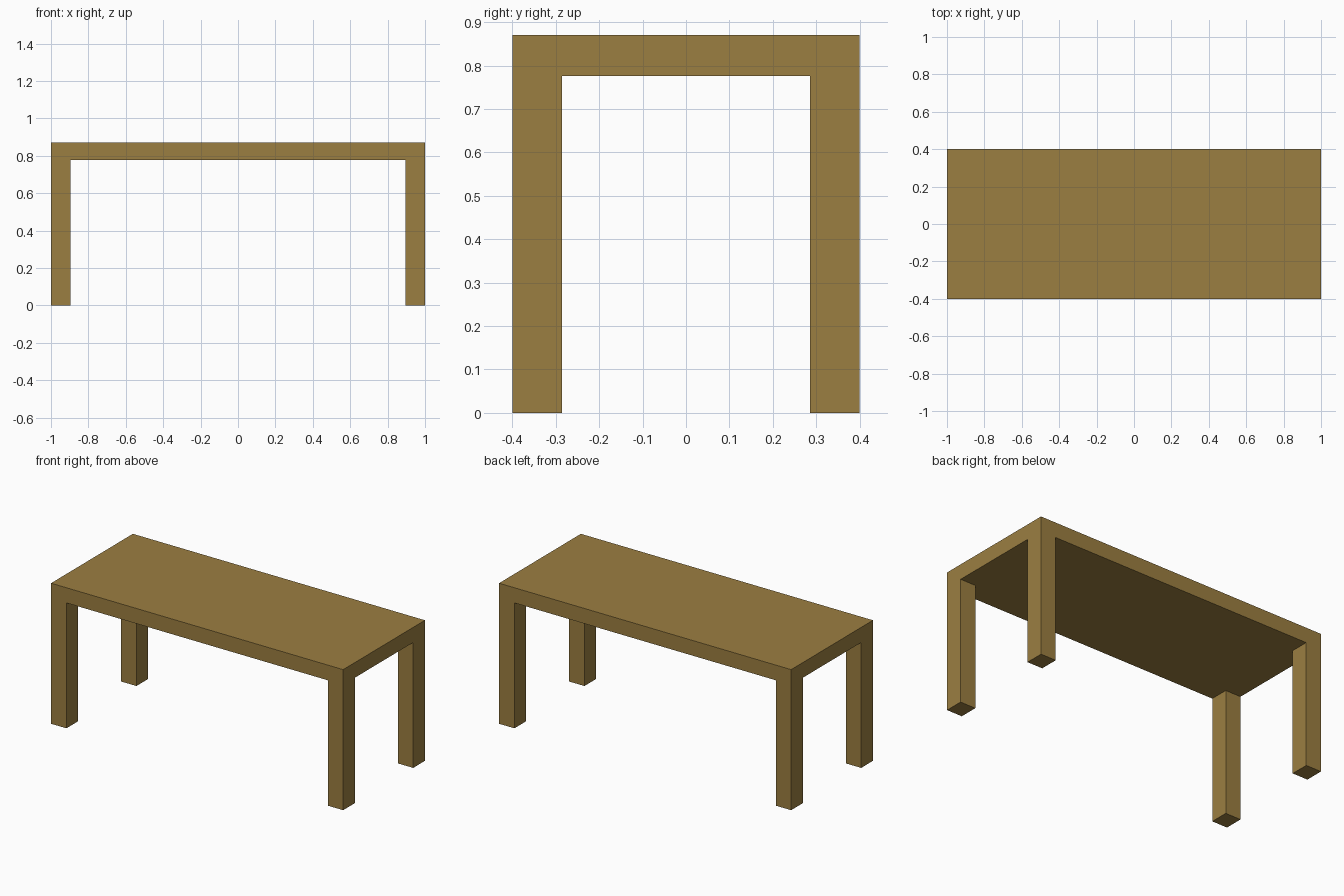
import bpy

if "Cube" in bpy.data.objects:
    bpy.data.objects.remove(bpy.data.objects["Cube"])

LENGTH, DEPTH, HEIGHT = 2.0, 0.8, 0.87
UNDERSIDE = 0.776
LEG_X, LEG_Y = 0.105, 0.115

wood = bpy.data.materials.new("wood")
wood.diffuse_color = (0.33, 0.21, 0.053, 1)
wood.use_nodes = True
wood.node_tree.nodes["Principled BSDF"].inputs["Base Color"].default_value = wood.diffuse_color


def box(name, center, size):
    bpy.ops.mesh.primitive_cube_add(size=1, location=center)
    obj = bpy.context.object
    obj.name = name
    obj.scale = size
    bpy.ops.object.transform_apply(location=False, rotation=False, scale=True)
    obj.data.materials.append(wood)
    return obj


# Thick slab top
box("table_top", (0, 0, (HEIGHT + UNDERSIDE) / 2), (LENGTH, DEPTH, HEIGHT - UNDERSIDE))

# Four corner legs, flush with the edges of the top
for side, sx in (("left", -1), ("right", 1)):
    for end, sy in (("front", -1), ("back", 1)):
        box(f"{end}_{side}_leg",
            (sx * (LENGTH - LEG_X) / 2, sy * (DEPTH - LEG_Y) / 2, UNDERSIDE / 2),
            (LEG_X, LEG_Y, UNDERSIDE))
